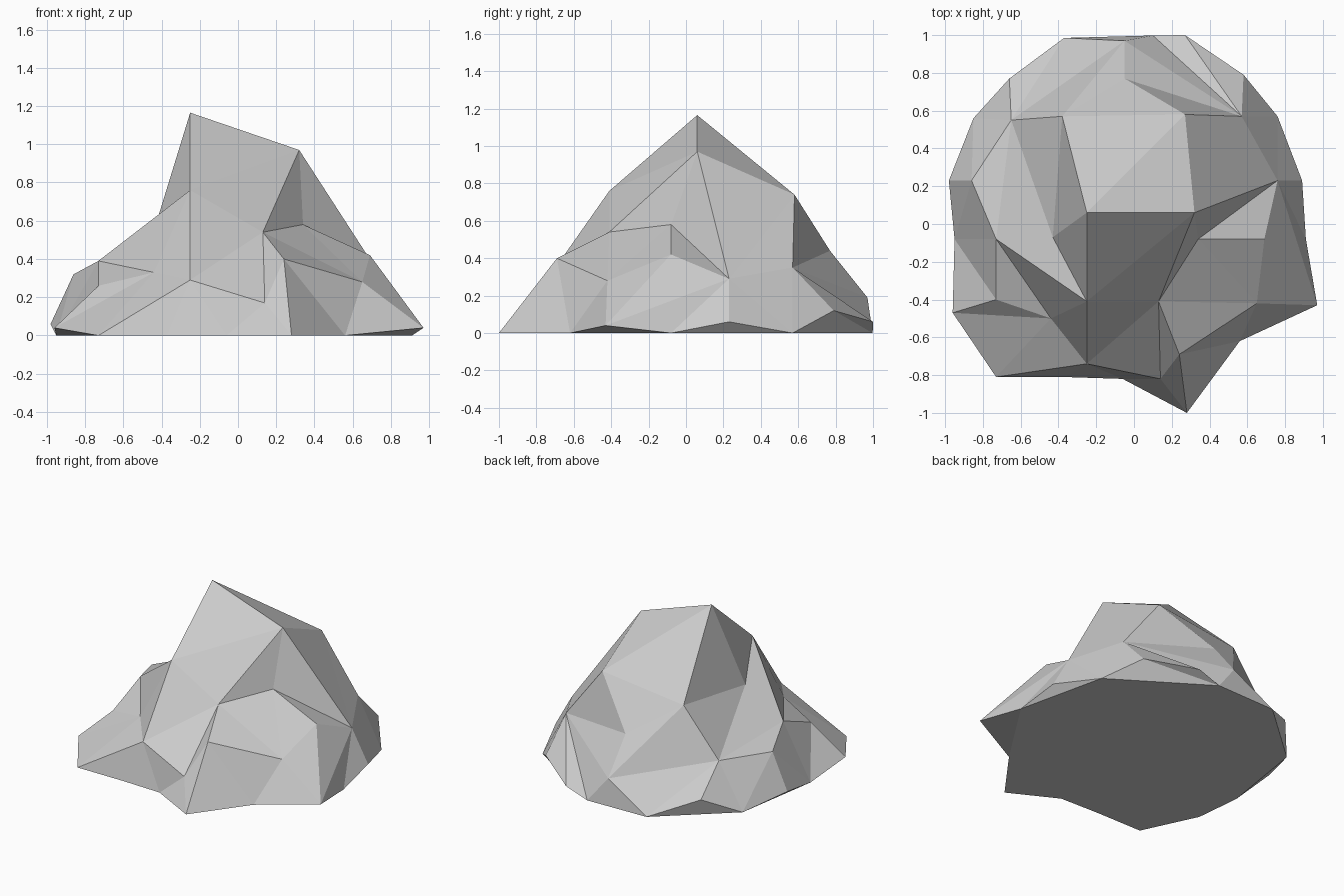
import bpy
import bmesh
from mathutils import Vector
from mathutils.geometry import delaunay_2d_cdt

default_cube = bpy.data.objects.get("Cube")
if default_cube:
    bpy.data.objects.remove(default_cube, do_unlink=True)

# Control points in hundredths of a unit, one letter per point.
# Outer rim, counter-clockwise; points above the ground overhang the base.
rim = dict(
    N=(-73, -81, 0), O=(-37, -81, 0), P=(-6, -82, 0), R=(28, -100, 0),
    Z=(56, -62, 0), Y=(97, -43, 4), a=(91, -8, 0), b=(89, 23, 6),
    c=(76, 57, 0), d=(58, 79, 12), e=(27, 100, 6), f=(10, 99.8, 0),
    h=(-37, 98.5, 0), i=(-66, 77, 12), j=(-85, 56, 0), k=(-98, 23, 6),
    m=(-95, -8, 0), M=(-96, -47, 4),
)
# Ledges and hollows on the lower slopes
slopes = dict(
    D=(57, 57, 35), F=(-65, 55, 32), I=(-73, -8, 39), J=(-73, -40, 26),
    K=(-44, -50, 33), L=(-25, -74, 29), Q=(14, -82, 17), S=(24, -69, 40),
    V=(69, -8, 42), W=(76, 23, 29), X=(65, -42, 28), g=(-5, 77, 44),
    l=(-86, 23, 32), n=(-5, 97, 19),
)
# Summit ridge and shoulders
summit = dict(
    A=(-25, 6, 116.5), B=(32, 6, 97), C=(27, 58, 74), E=(-38, 57, 66),
    G=(-43, -7, 58), H=(-25, -41, 76), T=(13, -41, 54), U=(34, -8, 58),
)
# Crease lines, each running from point to point
creases = [
    "EABW", "GAHL", "EGHTL", "HIKH", "IGF", "BHTBU", "TUWV", "UXT",
    "UVXSTQ", "LQSR", "SZXY", "VYWa", "WbW", "BCWD", "WcDd", "CDgC",
    "gnDe", "CEgEnFE", "hFi", "lFj", "FIlm", "JIKJMKNL", "ImJ", "KL",
    "OLP", "PQR",
]

points = {key: Vector(p) / 100 for key, p in (rim | slopes | summit).items()}
names = list(points)
number = {key: n for n, key in enumerate(names)}
edges = [(number[p], number[q]) for path in creases for p, q in zip(path, path[1:])]
edges = sorted({tuple(sorted(edge)) for edge in edges})

# Rock surface: facets spanned between the creases inside the rim
flat = [points[key].to_2d() for key in names]
outline = list(range(len(rim)))
_, _, facets, source, _, _ = delaunay_2d_cdt(flat, edges, [outline], 1, 1e-5)

bm = bmesh.new()
verts = [bm.verts.new(points[key]) for key in names]
for facet in facets:
    corners = [source[v][0] for v in facet if source[v]]
    if len(set(corners)) == 3:
        bm.faces.new([verts[c] for c in corners])

# Flat base, and the undercut facets beneath each overhanging rim point
grounded = [n for n in outline if points[names[n]].z == 0]
bm.faces.new([verts[n] for n in reversed(grounded)])
for start, end in zip(grounded, grounded[1:] + [grounded[0] + len(rim)]):
    if end - start > 1:
        bm.faces.new([verts[n % len(rim)] for n in range(end, start - 1, -1)])

bmesh.ops.triangulate(bm, faces=[face for face in bm.faces if len(face.verts) > 3])
bmesh.ops.recalc_face_normals(bm, faces=bm.faces)
mesh = bpy.data.meshes.new("rock")
bm.to_mesh(mesh)
bm.free()

# Plain grey stone
stone = bpy.data.materials.new("grey_stone")
stone.use_nodes = True
colour = (0.6, 0.6, 0.6, 1)
stone.diffuse_color = colour
stone.node_tree.nodes["Principled BSDF"].inputs["Base Color"].default_value = colour
mesh.materials.append(stone)

rock = bpy.data.objects.new("rock", mesh)
bpy.context.collection.objects.link(rock)
